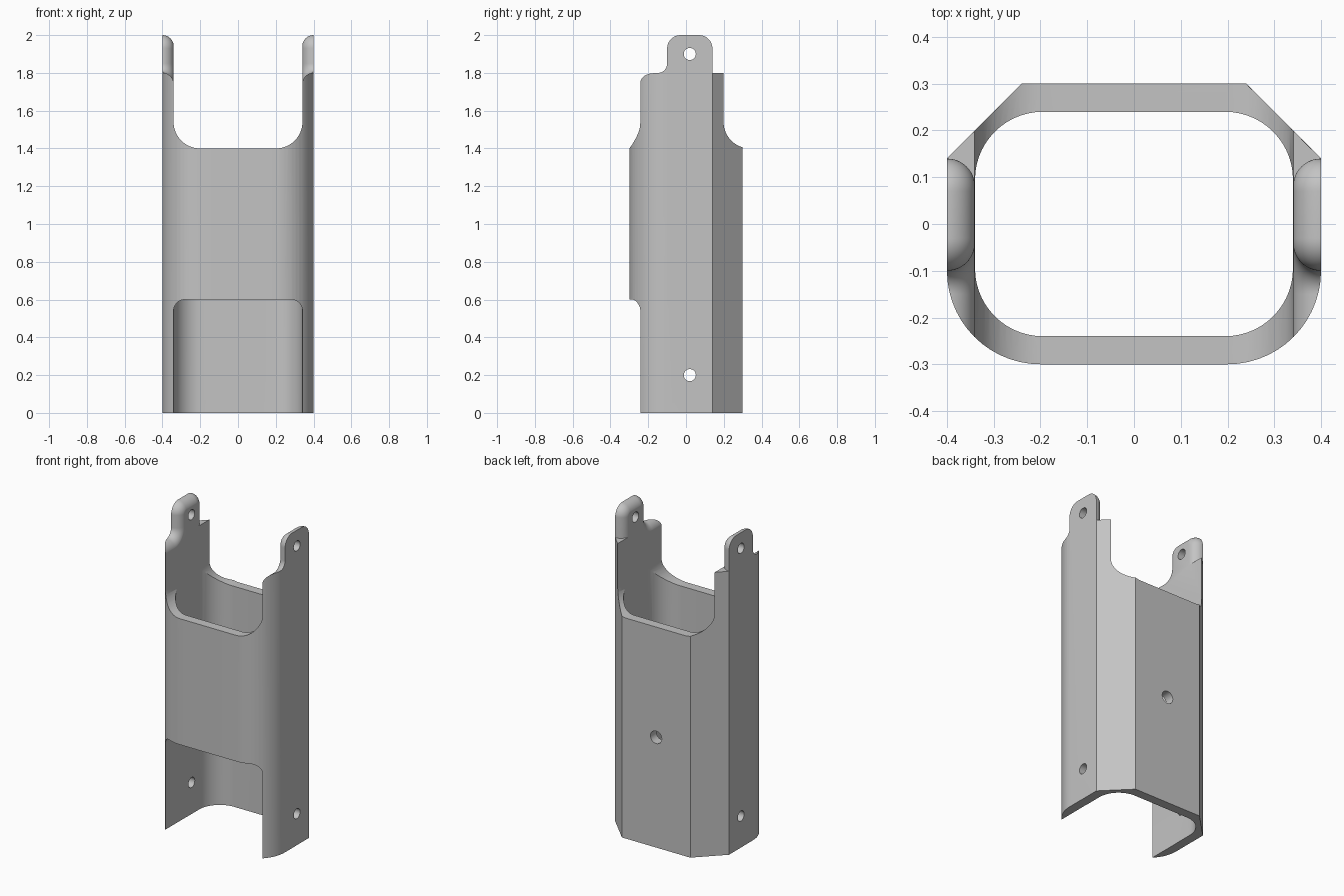
import bpy, bmesh, math
from math import sin, cos, radians, sqrt, pi

cube = bpy.data.objects.get("Cube")
if cube:
    bpy.data.objects.remove(cube, do_unlink=True)

WALL = 0.06
SLOT = 0.341     # half width of the openings

grey = bpy.data.materials.new("light grey")
grey.use_nodes = True
grey.diffuse_color = (0.55, 0.55, 0.55, 1)
grey.node_tree.nodes["Principled BSDF"].inputs["Base Color"].default_value = grey.diffuse_color


def arc(cx, cy, r, start, end, n=14):
    """Points on an arc, angles in degrees."""
    return [(cx + r * cos(radians(start + (end - start) * i / n)),
             cy + r * sin(radians(start + (end - start) * i / n))) for i in range(n + 1)]


def loft(name, rings):
    """Closed solid through rings of 3D points."""
    bm = bmesh.new()
    loops = [[bm.verts.new(p) for p in ring] for ring in rings]
    n = len(loops[0])
    for a, b in zip(loops, loops[1:]):
        for i in range(n):
            j = (i + 1) % n
            bm.faces.new((a[i], a[j], b[j], b[i]))
    bm.faces.new(loops[0])
    bm.faces.new(loops[-1])
    bmesh.ops.recalc_face_normals(bm, faces=bm.faces)
    mesh = bpy.data.meshes.new(name)
    bm.to_mesh(mesh)
    bm.free()
    mesh.materials.append(grey)
    ob = bpy.data.objects.new(name, mesh)
    bpy.context.scene.collection.objects.link(ob)
    return ob


def prism(name, outline, axis, a, b):
    """Extrude a 2D outline along an axis from a to b."""
    place = {"x": lambda p, t: (t, p[0], p[1]),
             "y": lambda p, t: (p[0], t, p[1]),
             "z": lambda p, t: (p[0], p[1], t)}[axis]
    return loft(name, [[place(p, t) for p in outline] for t in (a, b)])


def combine(body, tool, operation="DIFFERENCE"):
    mod = body.modifiers.new("cut", "BOOLEAN")
    mod.object = tool
    mod.operation = operation
    mod.solver = "EXACT"
    bpy.context.view_layer.objects.active = body
    bpy.ops.object.modifier_apply(modifier=mod.name)
    bpy.data.objects.remove(tool, do_unlink=True)


# Sleeve: rounded front corners, chamfered back corners
outer = (arc(-0.2, -0.1, 0.2, 180, 270) + arc(0.2, -0.1, 0.2, 270, 360)
         + [(0.4, 0.14), (0.24, 0.3), (-0.24, 0.3), (-0.4, 0.14)])
sleeve = prism("sleeve", outer, "z", 0, 2.1)

# Bore
r = 0.145
bx, by = 0.34 - r, 0.24 - r
bore = (arc(-bx, -by, r, 180, 270) + arc(bx, -by, r, 270, 360)
        + arc(bx, by, r, 0, 90) + arc(-bx, by, r, 90, 180))
combine(sleeve, prism("bore_cutter", bore, "z", -0.2, 2.3))

# Upper slot, cut front to back
r = 0.14
slot = (arc(-SLOT + r, 1.4 + r, r, 180, 270) + arc(SLOT - r, 1.4 + r, r, 270, 360)
        + [(SLOT, 2.4), (-SLOT, 2.4)])
combine(sleeve, prism("slot_cutter", slot, "y", -0.5, 0.5))

# Lower front window
r = 0.06
window = ([(-SLOT, -0.3), (SLOT, -0.3)] + arc(SLOT - r, 0.6 - r, r, 0, 90)
          + arc(-SLOT + r, 0.6 - r, r, 90, 180))
combine(sleeve, prism("window_cutter", window, "y", -0.5, -0.02))


# Side tabs and shoulders, with the inner edge rounded over the wall thickness
def tab_outline(d):
    fillet, corner = 0.05 + d, 0.07 - d
    front, back, top, shoulder = -0.1 + d, 0.14 - d, 2 - d, 1.8 - d
    return ([(-0.45, -0.1), (-0.45, shoulder)]
            + arc(front - fillet, shoulder + fillet, fillet, 270, 360)
            + arc(front + corner, top - corner, corner, 180, 90)
            + arc(back - corner, top - corner, corner, 90, 0)
            + [(back, 1.8), (0.45, 1.8), (0.45, -0.1)])


steps = 12
half = [(0.42, 0.0)]
for i in range(1, steps + 1):
    a = pi / 2 * i / steps
    half.append((0.4 - WALL * sin(a), WALL * (1 - cos(a))))
layers = [(-x, d) for x, d in half] + half[::-1]
rings = [[(x, y, z) for y, z in tab_outline(d)] for x, d in layers]
combine(sleeve, loft("tab_shape", rings), "INTERSECT")

# Pin holes through both sides, and one hole in the back wall
for z in (0.2, 1.9):
    combine(sleeve, prism("pin_cutter", arc(0.02, z, 0.032, 0, 345, 23), "x", -0.6, 0.6))
combine(sleeve, prism("back_cutter", arc(0, 0.7, 0.04, 0, 345, 23), "y", 0.05, 0.5))

# Smooth shading with sharp edges
bpy.ops.object.select_all(action="DESELECT")
sleeve.select_set(True)
bpy.context.view_layer.objects.active = sleeve
bpy.ops.object.shade_smooth_by_angle(angle=radians(25))
